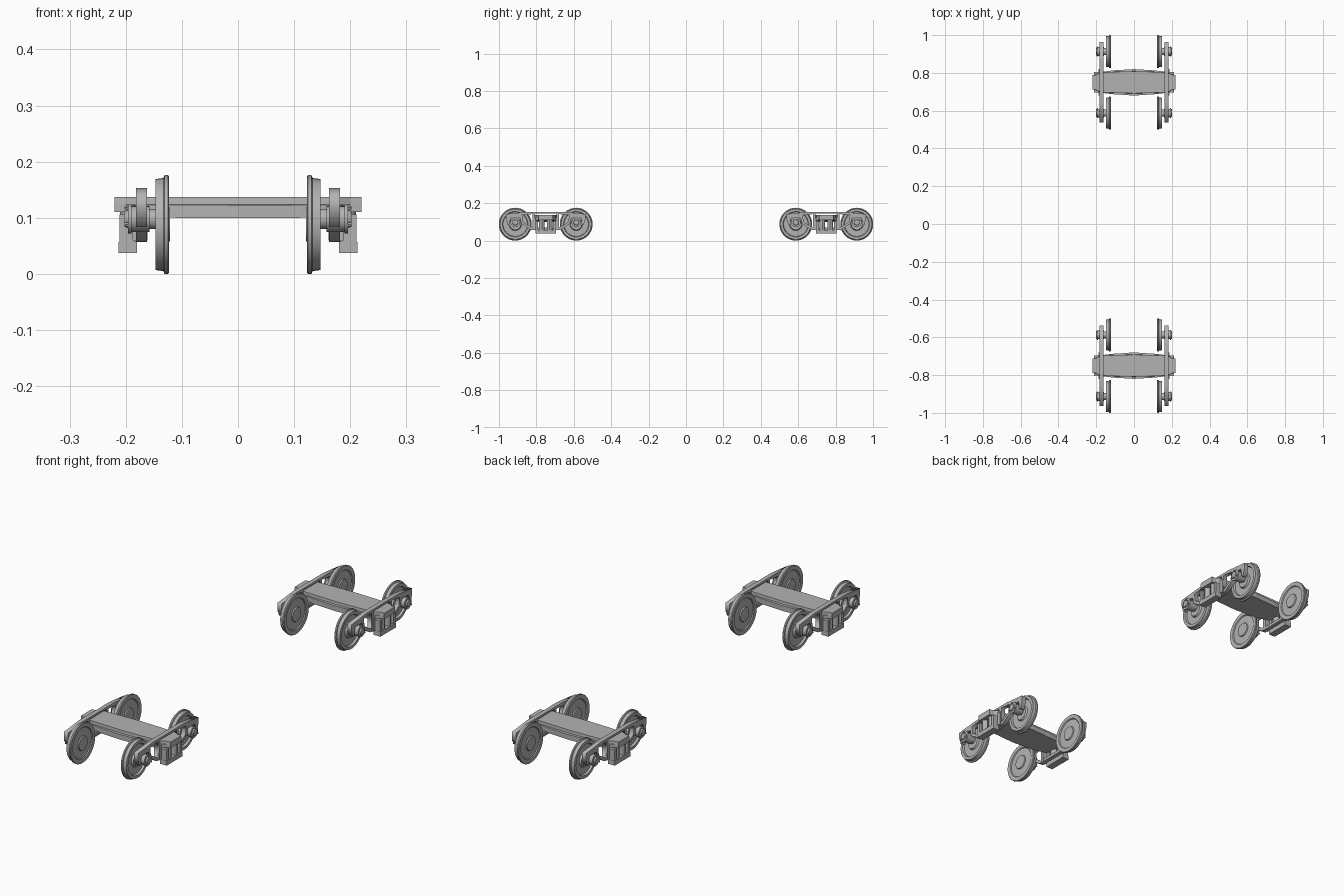
import bpy, bmesh, math
from mathutils import Matrix, Vector

if "Cube" in bpy.data.objects:
    bpy.data.objects.remove(bpy.data.objects["Cube"])

WHEEL_Y, WHEEL_Z, AXLE_Z = 0.163, 0.088, 0.098

iron = bpy.data.materials.new("cast_iron")
iron.diffuse_color = (0.45, 0.45, 0.45, 1)
iron.use_nodes = True
iron.node_tree.nodes["Principled BSDF"].inputs["Base Color"].default_value = iron.diffuse_color


def finish(bm, name, smooth=False):
    bmesh.ops.recalc_face_normals(bm, faces=bm.faces[:])
    me = bpy.data.meshes.new(name)
    bm.to_mesh(me)
    bm.free()
    me.materials.append(iron)
    ob = bpy.data.objects.new(name, me)
    bpy.context.collection.objects.link(ob)
    if smooth:
        bpy.context.view_layer.objects.active = ob
        ob.select_set(True)
        bpy.ops.object.shade_smooth_by_angle(angle=math.radians(30))
        ob.select_set(False)
    return ob


def box(bm, x, y, z):
    c = Vector([(a + b) / 2 for a, b in (x, y, z)])
    s = [b - a for a, b in (x, y, z)]
    bmesh.ops.create_cube(bm, size=1, matrix=Matrix.Translation(c) @ Matrix.Diagonal((*s, 1)))


def loft(bm, rings):
    """Skin equal-length rings of verts and cap both ends."""
    n = len(rings[0])
    for a, b in zip(rings, rings[1:]):
        for i in range(n):
            j = (i + 1) % n
            bm.faces.new((a[i], a[j], b[j], b[i]))
    bm.faces.new(rings[0])
    bm.faces.new(rings[-1])


def lathe(bm, profile, y, z, side, n=32):
    """Spin an (x, radius) profile around an axle line."""
    loft(bm, [[bm.verts.new((side * x, y + r * math.cos(2 * math.pi * i / n),
                             z + r * math.sin(2 * math.pi * i / n))) for i in range(n)]
              for x, r in profile])


def plate(name, loops, x, depth, y):
    """Cast plate with windows, drawn in (y, z) and extruded along x."""
    cu = bpy.data.curves.new(name, 'CURVE')
    cu.dimensions, cu.fill_mode, cu.extrude = '2D', 'BOTH', depth / 2
    for pts in loops:
        sp = cu.splines.new('POLY')
        sp.points.add(len(pts) - 1)
        for p, (u, v) in zip(sp.points, pts):
            p.co = (u, v, 0, 1)
        sp.use_cyclic_u = True
    tmp = bpy.data.objects.new(name, cu)
    bpy.context.collection.objects.link(tmp)
    dg = bpy.context.evaluated_depsgraph_get()
    me = bpy.data.meshes.new_from_object(tmp.evaluated_get(dg))
    bpy.data.objects.remove(tmp)
    me.materials.clear()
    me.materials.append(iron)
    ob = bpy.data.objects.new(name, me)
    bpy.context.collection.objects.link(ob)
    ob.matrix_world = Matrix.Translation((x, y, 0)) @ Matrix(
        ((0, 0, 1, 0), (1, 0, 0, 0), (0, 1, 0, 0), (0, 0, 0, 1)))


def mirrored(pts):
    return [(-u, v) for u, v in reversed(pts)]


# profiles: wheel with flange, rim, dished web and hub; axle end with bearing cap
WHEEL = [(0.121, 0.030), (0.126, 0.032), (0.128, 0.066), (0.124, 0.069), (0.123, 0.086),
         (0.125, 0.088), (0.131, 0.088), (0.133, 0.083), (0.147, 0.081), (0.147, 0.068),
         (0.138, 0.065), (0.138, 0.034), (0.146, 0.030)]
AXLE = [(0.140, 0.018), (0.158, 0.018), (0.158, 0.023), (0.190, 0.023),
        (0.190, 0.026), (0.196, 0.026), (0.196, 0.016), (0.202, 0.014)]

# side frame outline and windows
HALF = [(0.080, 0.058), (0.132, 0.092), (0.138, 0.122), (0.188, 0.122), (0.194, 0.084),
        (0.203, 0.084), (0.213, 0.118), (0.213, 0.142), (0.105, 0.153)]
WINDOW = [(0.072, 0.070), (0.121, 0.100), (0.126, 0.136), (0.072, 0.142)]
CENTRE = [(-0.057, 0.070), (0.057, 0.070), (0.057, 0.144), (-0.057, 0.144)]

for tag, cy in (("front", -0.75), ("rear", 0.75)):
    for side_name, s in (("left", -1), ("right", 1)):
        name = f"{tag}_{side_name}"
        for i, dy in enumerate((-WHEEL_Y, WHEEL_Y)):
            bm = bmesh.new()
            lathe(bm, WHEEL, cy + dy, WHEEL_Z, s, 40)
            finish(bm, f"{name}_wheel_{i}", True)
            bm = bmesh.new()
            lathe(bm, AXLE, cy + dy, AXLE_Z, s, 20)
            finish(bm, f"{name}_axle_bearing_{i}", True)
            # cap bolts
            bm = bmesh.new()
            for k in range(3):
                a = math.radians(90 + 120 * k)
                lathe(bm, [(0.194, 0.004), (0.202, 0.004)], cy + dy + 0.020 * math.cos(a),
                      AXLE_Z + 0.020 * math.sin(a), s, 6)
            finish(bm, f"{name}_bearing_bolts_{i}")

        plate(f"{name}_side_frame", [HALF + mirrored(HALF), WINDOW, mirrored(WINDOW), CENTRE],
              s * 0.172, 0.020, cy)

        # spring pocket: tray, uprights and springs
        def bx(bm, x0, x1, y0, y1, z0, z1):
            box(bm, sorted((s * x0, s * x1)), (cy + y0, cy + y1), (z0, z1))
        bm = bmesh.new()
        bx(bm, 0.180, 0.213, -0.055, 0.055, 0.037, 0.057)
        bx(bm, 0.162, 0.184, -0.070, 0.070, 0.057, 0.070)
        for d in (-1, 1):
            y0, y1 = sorted((d * 0.040, d * 0.054))
            bx(bm, 0.182, 0.211, y0, y1, 0.050, 0.106)
            y0, y1 = sorted((d * 0.055, d * 0.070))
            bx(bm, 0.161, 0.188, y0, y1, 0.060, 0.122)
        finish(bm, f"{name}_spring_pocket")
        bm = bmesh.new()
        for d in (-0.021, 0.021):
            m = Matrix.Translation((s * 0.195, cy + d, 0.083))
            bmesh.ops.create_cone(bm, cap_ends=True, segments=12, radius1=0.015,
                                  radius2=0.015, depth=0.056, matrix=m)
        finish(bm, f"{name}_springs", True)

    # bolster: stepped, tapered beam lofted across the track
    half = [(0.0, 0.070, 0.058, 0.100), (0.110, 0.063, 0.055, 0.100),
            (0.178, 0.055, 0.052, 0.106), (0.200, 0.041, 0.040, 0.110),
            (0.220, 0.038, 0.037, 0.110)]
    stations = [(-x, a, b, z) for x, a, b, z in reversed(half[1:])] + half
    bm = bmesh.new()
    rings = []
    for x, w, t, zb in stations:
        sec = [(-t, 0.137), (-t - 0.001, 0.124), (-w, 0.123), (-w, zb)]
        sec += mirrored(sec)
        rings.append([bm.verts.new((x, cy + y, z)) for y, z in sec])
    loft(bm, rings)
    finish(bm, f"{tag}_bolster")
